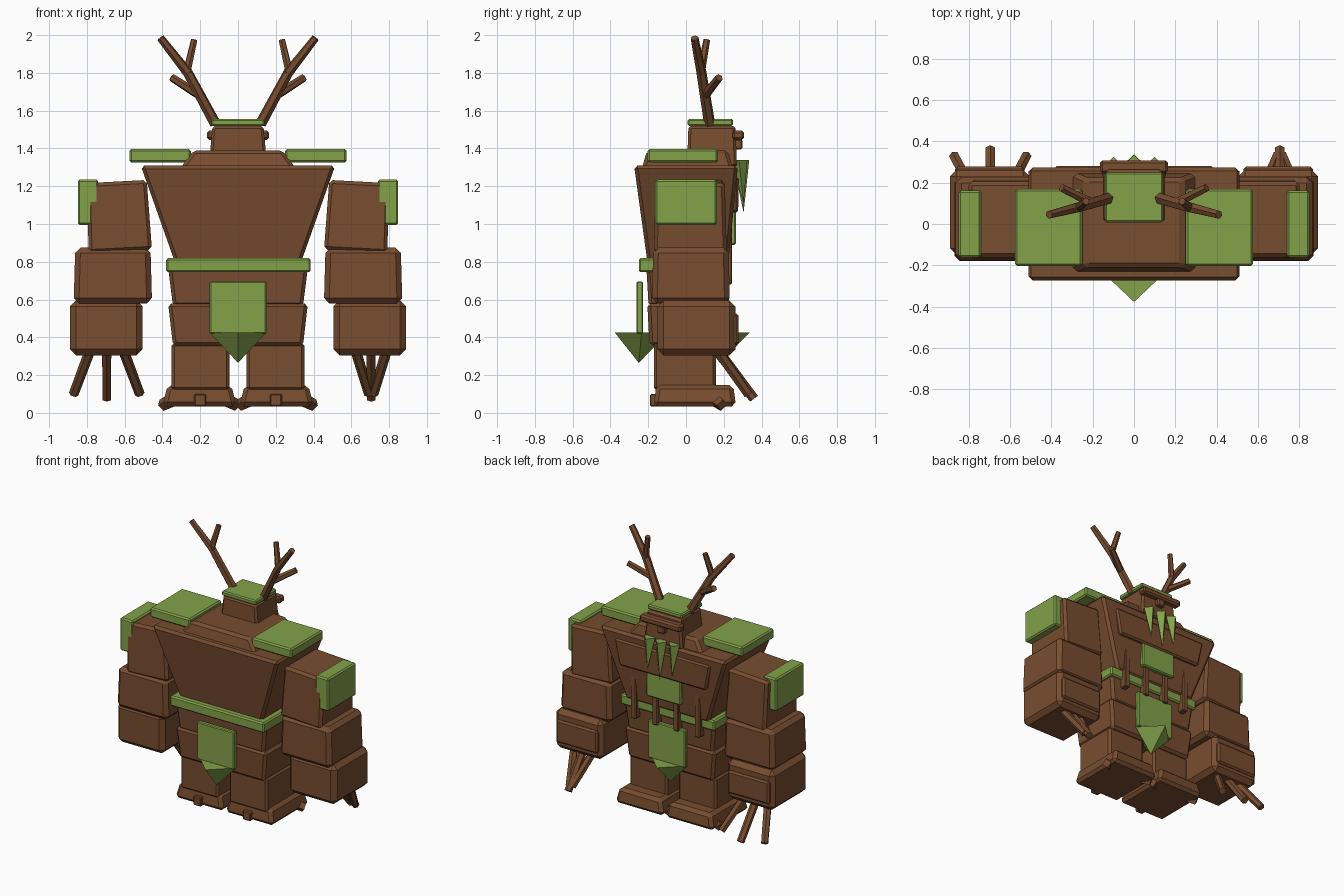
import bpy, bmesh, math
from mathutils import Vector, Matrix

if "Cube" in bpy.data.objects:
    bpy.data.objects.remove(bpy.data.objects["Cube"])


def material(name, rgb):
    m = bpy.data.materials.new(name)
    m.use_nodes = True
    m.diffuse_color = (*rgb, 1)
    m.node_tree.nodes["Principled BSDF"].inputs["Base Color"].default_value = (*rgb, 1)
    return m


BARK = material("bark brown", (0.188, 0.074, 0.029))
MOSS = material("moss green", (0.225, 0.36, 0.068))


def finish(name, bm, mat):
    mesh = bpy.data.meshes.new(name)
    bmesh.ops.recalc_face_normals(bm, faces=bm.faces)
    bm.to_mesh(mesh)
    bm.free()
    mesh.materials.append(mat)
    obj = bpy.data.objects.new(name, mesh)
    bpy.context.scene.collection.objects.link(obj)
    return obj


def block(name, x, y, z, mat=BARK, bottom=(1, 1), top=(1, 1), bevel=0.018, tilt=0, shift=0):
    """Chamfered box from x, y, z ranges; top and bottom scale its ends, shift slides the bottom in y."""
    bm = bmesh.new()
    bmesh.ops.create_cube(bm, size=1)
    size = Vector((x[1] - x[0], y[1] - y[0], z[1] - z[0]))
    centre = Vector((sum(x) / 2, sum(y) / 2, sum(z) / 2))
    for v in bm.verts:
        k = top if v.co.z > 0 else bottom
        slide = 0 if v.co.z > 0 else shift
        v.co = Vector((v.co.x * k[0] * size.x, v.co.y * k[1] * size.y + slide, v.co.z * size.z))
    if bevel:
        bmesh.ops.bevel(bm, geom=bm.edges[:], offset=bevel, segments=1, affect='EDGES')
    bm.transform(Matrix.Translation(centre) @ Matrix.Rotation(tilt, 4, 'Y'))
    return finish(name, bm, mat)


def stick(name, a, b, r1, r2, mat=BARK, sides=6):
    """Straight tapered rod from a to b."""
    a, b = Vector(a), Vector(b)
    d = b - a
    bm = bmesh.new()
    bmesh.ops.create_cone(bm, cap_ends=True, segments=sides, radius1=r1, radius2=r2, depth=d.length)
    bm.transform(Matrix.Translation((a + b) / 2) @ d.to_track_quat('Z', 'Y').to_matrix().to_4x4())
    return finish(name, bm, mat)


def leaf(name, centre, tip, rx, ry):
    """Four-sided hanging spike with a diamond top."""
    cx, cy, cz = centre
    bm = bmesh.new()
    ring = [bm.verts.new(p) for p in ((cx + rx, cy, cz), (cx, cy + ry, cz), (cx - rx, cy, cz), (cx, cy - ry, cz))]
    point = bm.verts.new(tip)
    bm.faces.new(ring)
    for i in range(4):
        bm.faces.new((ring[i], ring[(i + 1) % 4], point))
    return finish(name, bm, MOSS)


def span(s, a, b):
    return sorted((s * a, s * b))


# Torso and shoulders
block("torso", (-.515, .515), (-.275, .275), (.80, 1.31), bottom=(.65, .78), shift=.01)
block("neck_hump", (-.31, .31), (-.235, .25), (1.29, 1.39), top=(.76, .88))
block("chest_plate", (-.39, .39), (.20, .28), (1.06, 1.25), bottom=(.9, .9), bevel=.012)
block("chest_moss", (-.14, .14), (.20, .265), (.89, 1.08), MOSS, bevel=.008)
for i, x in enumerate((-.26, -.085, .085, .26)):
    block(f"rib_{i + 1}", (x - .022, x + .022), (.19, .243), (.68, 1.07), bevel=.006)

# Waist and hips
block("moss_belt", (-.38, .385), (-.25, .215), (.745, .82), MOSS, bevel=.01)
block("waist", (-.37, .37), (-.21, .20), (.565, .77), bottom=(.93, .94))
block("hips", (-.37, .37), (-.205, .195), (.355, .58), bottom=(.93, .94))

# Hanging moss cloths on both sides
for name, y, cy in (("front", (-.262, -.228), -.235), ("rear", (.195, .228), .195)):
    block(name + "_cloth", (-.15, .15), y, (.42, .695), MOSS, bevel=.006)
    leaf(name + "_cloth_point", (0, cy, .425), (0, cy - .015, .265), .15, .142)

# Head
block("head", (-.155, .155), (.005, .27), (1.30, 1.52), top=(.87, .94), bevel=.014)
block("head_moss", (-.14, .14), (.008, .25), (1.52, 1.555), MOSS, bevel=.008)
block("brow", (-.165, .165), (.245, .308), (1.445, 1.495), bevel=.012)
block("nose", (-.03, .03), (.25, .298), (1.395, 1.45), bevel=.008)
for name, x, z in (("left", .1, 1.11), ("middle", 0, 1.06), ("right", -.1, 1.11)):
    reach = .335 if x == 0 else .325
    leaf(name + "_beard_leaf", (x, reach - .045, 1.34), (x, .305, z), .045, .045)

for s, side in ((1, "left"), (-1, "right")):
    # Antlers
    fork = (s * .265, .082, 1.80)
    stick(side + "_antler_base", (s * .12, .125, 1.53), fork, .03, .027)
    stick(side + "_antler_tip", fork, (s * .41, .045, 1.985), .027, .021)
    stick(side + "_antler_low_branch", (s * .20, .10, 1.68), (s * .35, .175, 1.775), .025, .021)
    stick(side + "_antler_high_branch", (s * .27, .08, 1.81), (s * .232, .11, 1.975), .022, .018)

    # Moss plates on shoulders and arms
    block(side + "_shoulder_moss", span(s, .25, .575), (-.203, .17), (1.325, 1.397), MOSS, bevel=.01)
    block(side + "_arm_moss", span(s, .74, .848), (-.163, .163), (.995, 1.235), MOSS, bevel=.01)

    # Arms
    block(side + "_upper_arm", span(s, .465, .80), (-.17, .215), (.855, 1.225),
          top=(.95, .95), tilt=s * math.radians(3))
    block(side + "_forearm", span(s, .455, .87), (-.18, .232), (.58, .875), top=(.96, .97), bevel=.028)
    block(side + "_hand", span(s, .505, .89), (-.15, .262), (.305, .595), bevel=.032)
    block(side + "_hand_plate", span(s, .53, .865), (.23, .278), (.36, .525), bevel=.012)

    # Legs and feet
    block(side + "_leg", span(s, .045, .352), (-.17, .158), (.12, .37), bevel=.015)
    block(side + "_foot", span(s, .008, .40), (-.172, .265), (.035, .148), top=(.86, .93), bevel=.022)
    block(side + "_heel_stub", span(s, .17, .232), (-.19, -.14), (.035, .10), bevel=.006)
    for toe, a, b in (("inner", .09, .005), ("outer", .315, .405)):
        stick(f"{side}_{toe}_toe", (s * a, .13, .085), (s * b, .19, .04), .04, .032, sides=4)

# Fingers: the right hand fans outwards, the left hand closes to a point
for i, spread in enumerate((-1, 0, 1)):
    drop = .10 if spread else .075
    reach = .33 if spread else .36
    stick(f"right_finger_{i + 1}", (-.695 + spread * .085, .16, .34),
          (-.695 + spread * .175, reach, drop), .028, .026)
    stick(f"left_finger_{i + 1}", (.705 + spread * .085, .16, .34),
          (.705 + spread * .012, reach, drop), .028, .026)
